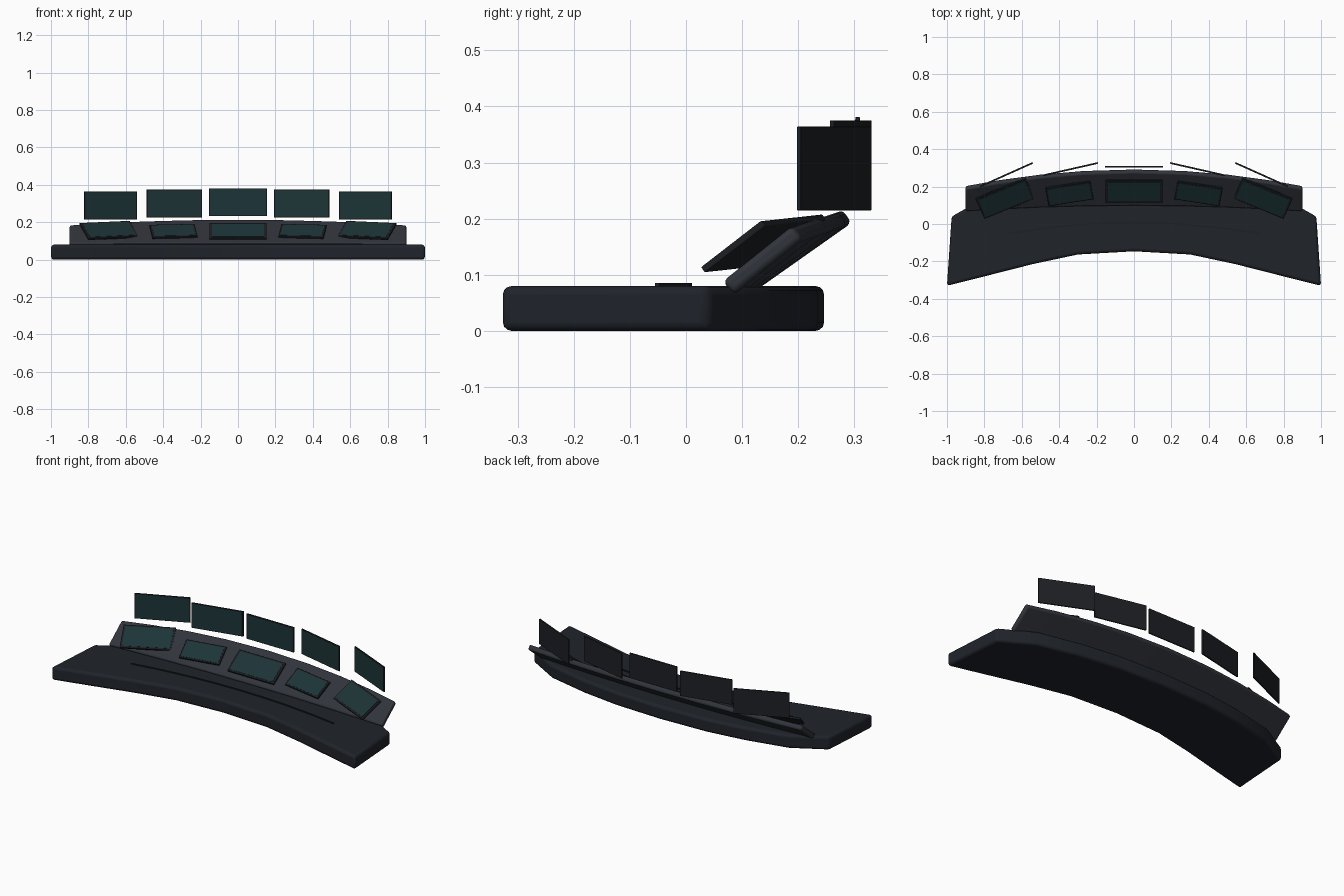
import bpy, bmesh
from mathutils import Vector, Matrix

if "Cube" in bpy.data.objects:
    bpy.data.objects.remove(bpy.data.objects["Cube"])


def material(name, rgb):
    m = bpy.data.materials.new(name)
    m.diffuse_color = (*rgb, 1)
    m.use_nodes = True
    m.node_tree.nodes["Principled BSDF"].inputs["Base Color"].default_value = m.diffuse_color
    return m


DESK = material("desk_dark", (0.014, 0.017, 0.023))
PANEL = material("panel_grey", (0.030, 0.034, 0.043))
FRAME = material("frame_dark", (0.012, 0.014, 0.018))
GLASS = material("screen_glass", (0.012, 0.034, 0.038))


def finish(name, bm, mat, bevel=0.0, segs=3):
    bmesh.ops.recalc_face_normals(bm, faces=bm.faces[:])
    me = bpy.data.meshes.new(name)
    bm.to_mesh(me)
    bm.free()
    me.materials.append(mat)
    ob = bpy.data.objects.new(name, me)
    bpy.context.collection.objects.link(ob)
    if bevel:
        b = ob.modifiers.new("bevel", 'BEVEL')
        b.width, b.segments, b.limit_method = bevel, segs, 'ANGLE'
        b.angle_limit = 0.7
    bpy.ops.object.select_all(action='DESELECT')
    ob.select_set(True)
    bpy.context.view_layer.objects.active = ob
    bpy.ops.object.shade_smooth_by_angle(angle=0.6)
    return ob


def loft(name, half, mat, bevel=0.0):
    """Skin 4-point cross-sections, given from the right end to the centre, then mirrored."""
    rings = half + [[(-x, y, z) for x, y, z in r] for r in reversed(half[:-1])]
    bm = bmesh.new()
    vs = [[bm.verts.new(p) for p in r] for r in rings]
    for a, b in zip(vs, vs[1:]):
        for i in range(4):
            j = (i + 1) % 4
            bm.faces.new((a[i], a[j], b[j], b[i]))
    bm.faces.new(vs[0])
    bm.faces.new(vs[-1])
    return finish(name, bm, mat, bevel)


def slab(name, centre, u, v, thick, mat, bevel):
    """Box lying in the plane of full-length edge vectors u and v."""
    u, v = Vector(u), Vector(v)
    v = v - u * (u.dot(v) / u.dot(u))
    n = u.cross(v).normalized() * thick
    m = Matrix((u, v, n)).transposed().to_4x4()
    m.translation = centre
    bm = bmesh.new()
    bmesh.ops.create_cube(bm, size=1, matrix=m)
    return finish(name, bm, mat, bevel, 2)


def flip(p, s):
    return Vector((p[0] * s, p[1], p[2]))


# Curved desk slab: (front x, front y, back x, back y)
desk = [(1, -.33, .975, .04), (.8, -.28, .78, .15), (.54, -.214, .53, .205),
        (.3, -.163, .3, .235), (0, -.146, 0, .246)]
loft("desk_base", [[(fx, fy, 0), (bx, by, 0), (bx, by, .08), (fx, fy, .08)]
                   for fx, fy, bx, by in desk], DESK, 0.015)

# Thin raised trim following the desk curve
trim = []
for x in (.665, .5, .33, .16, 0):
    y = .008 - .058 * (x / .665) ** 2
    trim.append([(x, y - .005, .078), (x, y + .003, .078), (x, y + .003, .085), (x, y - .005, .085)])
loft("desk_trim", trim, FRAME)

# Tilted instrument panel
panel = []
for x in (.9, .72, .5, .27, 0):
    k = (x / .9) ** 2
    a = Vector((x, .095 - .03 * k, .088))
    b = Vector((x, .278 - .09 * k, .217 - .03 * k))
    d = (b - a).normalized()
    off = Vector((0, d.z, -d.y)) * .03
    panel.append([a, b, b + off, a + off])
loft("instrument_panel", panel, PANEL, 0.01)


# Framed displays set on the panel
def display(name, c, u, v):
    c, u, v = Vector(c), Vector(u), Vector(v)
    n = u.cross(v).normalized()
    slab(name + "_frame", c, u, v, .012, FRAME, .002)
    slab(name + "_glass", c + n * .006, u * .92, v * .86, .003, GLASS, 0)


display("centre_display", (0, .177, .151), (.305, 0, 0), (0, .117, .08))
for s, side in ((1, "right"), (-1, "left")):
    display(side + "_inner_display", (.345 * s, .164, .151),
            (.24, -.037 * s, -.005 * s), (.02 * s, .095, .066))
    display(side + "_outer_display", (.69 * s, .138, .156),
            (.268, -.11 * s, -.012 * s), (.04 * s, .11, .083))


# Upright floating screens behind the panel
def floating(name, p, q, z0, z1):
    p, q = Vector(p), Vector(q)
    c, u = (p + q) / 2, q - p
    slab(name, (c.x, c.y, (z0 + z1) / 2), (u.x, u.y, 0), (0, 0, z1 - z0), .008, FRAME, .001)
    n = Vector((u.y, -u.x)).normalized() * .004
    slab(name + "_glass", (c.x + n.x, c.y + n.y, (z0 + z1) / 2),
         (u.x * .96, u.y * .96, 0), (0, 0, (z1 - z0) * .94), .002, GLASS, 0)


floating("centre_floating_screen", (-.155, .306), (.155, .306), .232, .381)
for s, side in ((1, "right"), (-1, "left")):
    for label, (a, b, z) in {"inner": ((.192, .327), (.488, .26), .226),
                             "outer": ((.542, .327), (.823, .201), .215)}.items():
        ends = sorted([(a[0] * s, a[1]), (b[0] * s, b[1])])
        floating(f"{side}_{label}_floating_screen", ends[0], ends[1], z, z + .149)
